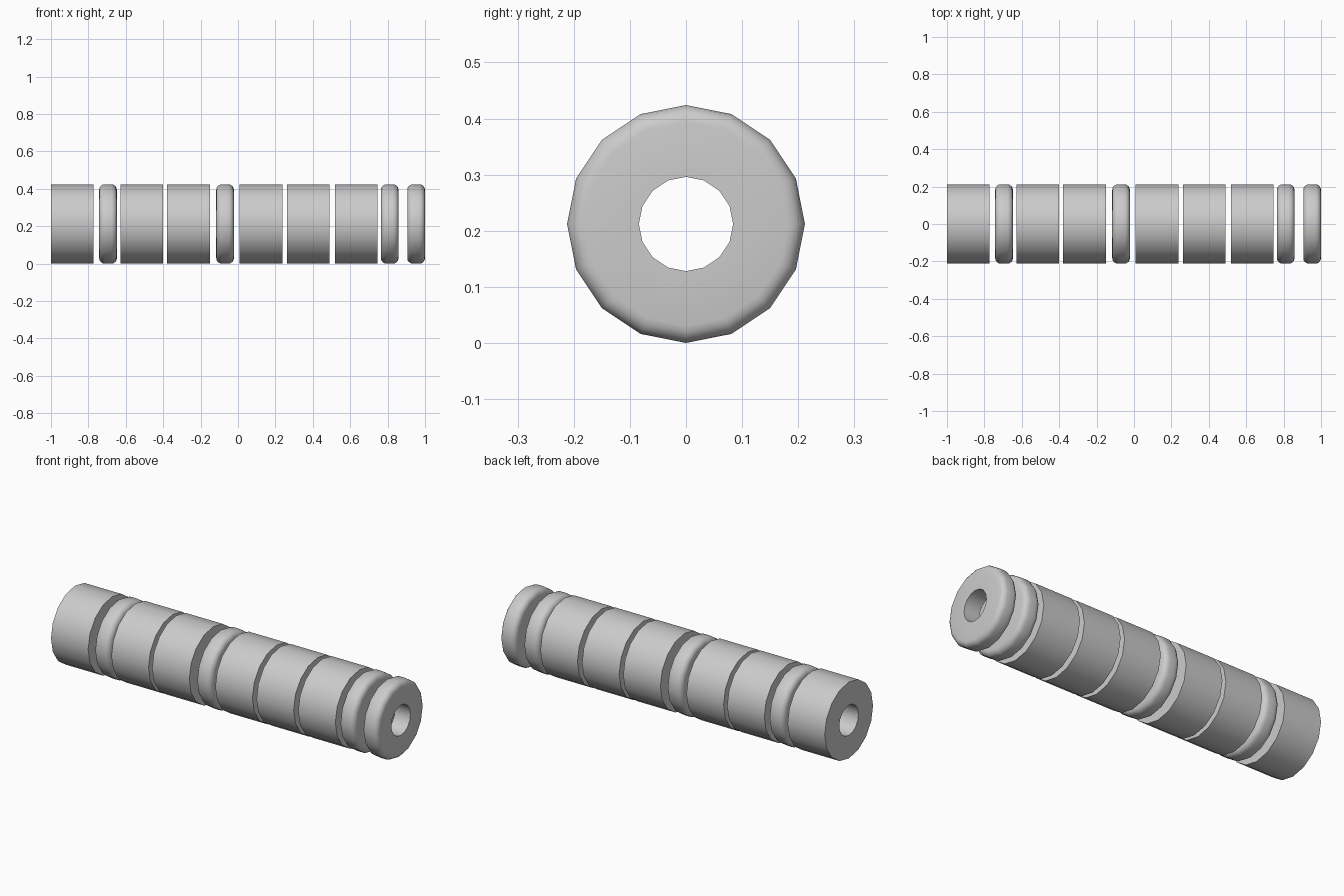
import bpy, bmesh
from math import sin, cos, pi, radians

if "Cube" in bpy.data.objects:
    bpy.data.objects.remove(bpy.data.objects["Cube"])

SIDES = 16
R_OUT, R_IN = 0.212, 0.084
CENTRE_Z = 0.212


def lathe(name, profile, x):
    """Revolve a closed (x, radius) profile around the x axis."""
    bm = bmesh.new()
    rows = []
    for i in range(SIDES):
        a = 2 * pi * i / SIDES
        rows.append([bm.verts.new((px, r * sin(a), r * cos(a))) for px, r in profile])
    n = len(profile)
    for i in range(SIDES):
        a, b = rows[i], rows[(i + 1) % SIDES]
        for j in range(n):
            k = (j + 1) % n
            bm.faces.new((a[j], a[k], b[k], b[j]))
    bmesh.ops.recalc_face_normals(bm, faces=bm.faces)
    mesh = bpy.data.meshes.new(name)
    bm.to_mesh(mesh)
    bm.free()
    ob = bpy.data.objects.new(name, mesh)
    ob.location = (x, 0, CENTRE_Z)
    bpy.context.collection.objects.link(ob)
    bpy.ops.object.select_all(action='DESELECT')
    ob.select_set(True)
    bpy.context.view_layer.objects.active = ob
    bpy.ops.object.shade_smooth_by_angle(angle=radians(35))
    return ob


# Long tube beads: plain hollow cylinders
h = 0.114
tube = [(-h, R_IN), (-h, R_OUT), (h, R_OUT), (h, R_IN)]
for i, x in enumerate((-0.886, -0.515, -0.265, 0.123, 0.376, 0.632)):
    lathe(f"tube_bead_{i + 1}", tube, x)

# Thin spacer rings: rounded outer rims, square bore
h, b, steps = 0.0475, 0.03, 4
arc = [(b * cos(pi / 2 * t / steps), b * sin(pi / 2 * t / steps)) for t in range(steps + 1)]
ring = [(-h, R_IN)]
ring += [(-h + b - c, R_OUT - b + s) for c, s in arc]
ring += [(h - b + c, R_OUT - b + s) for c, s in reversed(arc)]
ring += [(h, R_IN)]
for i, x in enumerate((-0.695, -0.069, 0.811, 0.9525)):
    lathe(f"spacer_ring_{i + 1}", ring, x)
